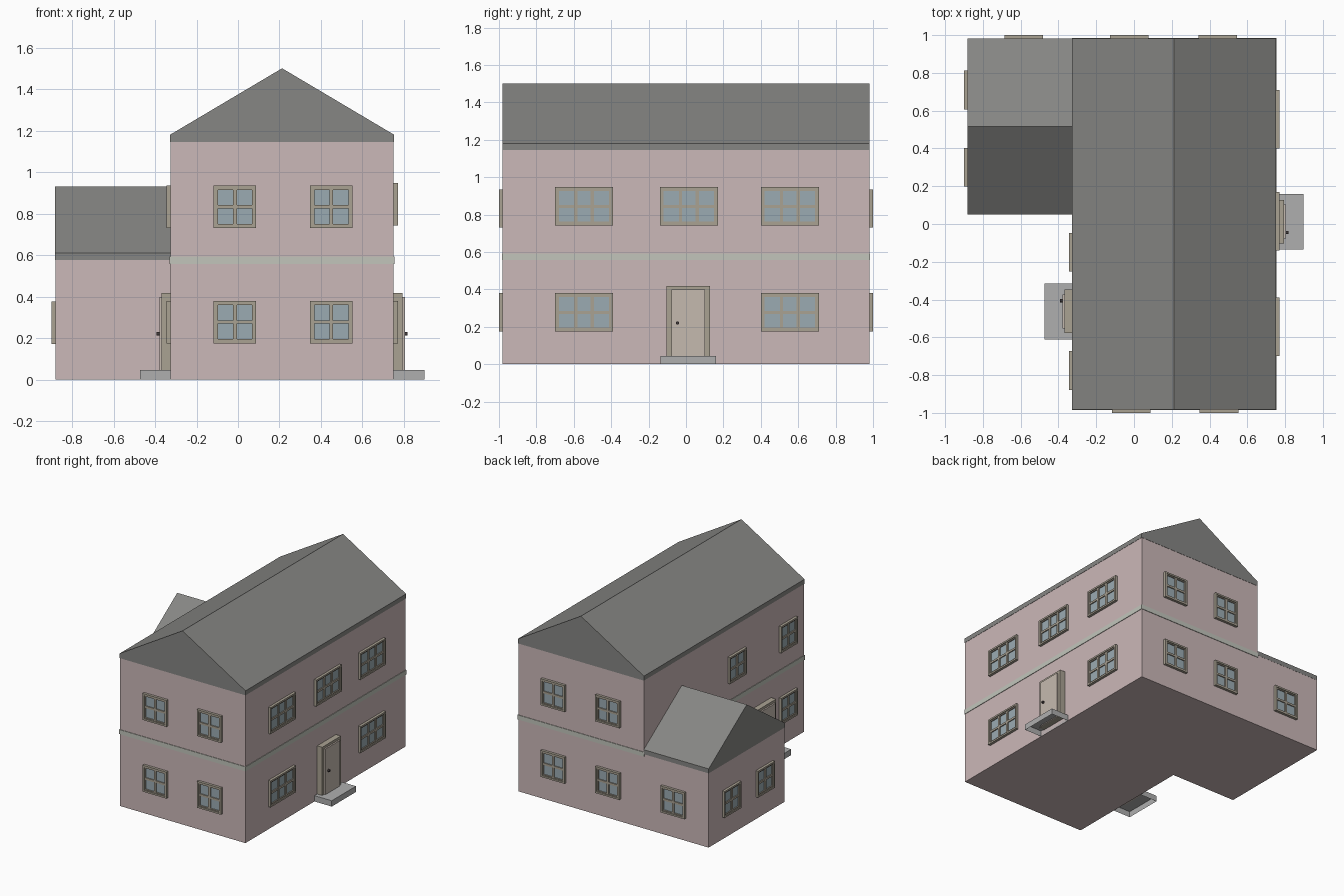
import bpy, bmesh
from math import pi
from mathutils import Matrix, Vector

if "Cube" in bpy.data.objects:
    bpy.data.objects.remove(bpy.data.objects["Cube"])


def mat(name, r, g, b):
    m = bpy.data.materials.new(name)
    m.diffuse_color = (r, g, b, 1)
    m.use_nodes = True
    m.node_tree.nodes["Principled BSDF"].inputs["Base Color"].default_value = m.diffuse_color
    return m


WALL = mat("wall_pink", 0.60, 0.48, 0.48)
ROOF = mat("roof_grey", 0.24, 0.24, 0.23)
TRIM = mat("trim_tan", 0.40, 0.36, 0.29)
LEAF = mat("door_cream", 0.56, 0.49, 0.43)
GLASS = mat("glass_blue", 0.33, 0.41, 0.45)
BELT = mat("belt_pale", 0.54, 0.56, 0.50)
STEP = mat("step_grey", 0.43, 0.43, 0.43)
DARK = mat("knob_dark", 0.05, 0.04, 0.04)

# Main block and side wing limits
X0, X1, Y0, Y1 = -0.325, 0.75, -0.98, 0.98
WX, WY = -0.88, 0.05
EAVE, WING_EAVE = 1.145, 0.575


def mesh_from(bm, name, *mats):
    bmesh.ops.recalc_face_normals(bm, faces=bm.faces)
    me = bpy.data.meshes.new(name)
    bm.to_mesh(me)
    bm.free()
    for m in mats:
        me.materials.append(m)
    return me


def place(name, me, loc=(0, 0, 0), rot=0):
    ob = bpy.data.objects.new(name, me)
    ob.location = loc
    ob.rotation_euler.z = rot
    bpy.context.collection.objects.link(ob)
    return ob


def box(bm, x0, x1, y0, y1, z0, z1, mi=0, skip=None):
    """Box between limits; skip is a test on face normals to leave faces out."""
    m = Matrix.Translation(((x0 + x1) / 2, (y0 + y1) / 2, (z0 + z1) / 2)) @ \
        Matrix.Diagonal((x1 - x0, y1 - y0, z1 - z0, 1))
    vs = bmesh.ops.create_cube(bm, size=1, matrix=m)["verts"]
    faces = list({f for v in vs for f in v.link_faces})
    for f in faces:
        f.material_index = mi
        f.normal_update()
    if skip:
        bmesh.ops.delete(bm, geom=[f for f in faces if skip(f.normal)], context="FACES_ONLY")


# Walls: L-shaped ground floor, then the main part raised to the upper floor
bm = bmesh.new()
V = lambda x, y: bm.verts.new((x, y, 0))
a, b, c, d, e = V(X0, Y0), V(X1, Y0), V(X1, Y1), V(X0, Y1), V(X0, WY)
main = bm.faces.new((a, b, c, d, e))
wing = bm.faces.new((e, d, V(WX, Y1), V(WX, WY)))


def raise_faces(faces, h):
    geom = bmesh.ops.extrude_face_region(bm, geom=faces)["geom"]
    bmesh.ops.translate(bm, vec=(0, 0, h),
                        verts=[g for g in geom if isinstance(g, bmesh.types.BMVert)])
    return [g for g in geom if isinstance(g, bmesh.types.BMFace)]


base = [(f.calc_center_median(), len(f.verts)) for f in (main, wing)]
tops = raise_faces([main, wing], WING_EAVE)
if min(f.calc_center_median().z for f in bm.faces) > 0.001:
    # close the underside
    for pts in (((X0, Y0), (X1, Y0), (X1, Y1), (X0, Y1), (X0, WY)),
                ((X0, WY), (X0, Y1), (WX, Y1), (WX, WY))):
        bm.faces.new([V(*p) for p in pts])
    bmesh.ops.remove_doubles(bm, verts=bm.verts, dist=1e-5)
top_main = max(tops, key=lambda f: f.calc_center_median().x)
raise_faces([top_main], EAVE - WING_EAVE)
bmesh.ops.delete(bm, geom=[f for f in bm.faces if len(f.verts) == 5
                           and abs(f.calc_center_median().z - WING_EAVE) < 1e-4],
                 context="FACES_ONLY")
place("walls", mesh_from(bm, "walls", WALL))


# Gable roofs: a five-point profile extruded along the ridge
def gable(name, lo, hi, z, lip, ridge, start, end, along_y):
    bm = bmesh.new()
    prof = [(lo, z), (hi, z), (hi, z + lip), ((lo + hi) / 2, ridge), (lo, z + lip)]
    P = (lambda u, w, t: (u, t, w)) if along_y else (lambda u, w, t: (t, u, w))
    f = bm.faces.new([bm.verts.new(P(u, w, start)) for u, w in prof])
    g = bm.faces.new([bm.verts.new(P(u, w, end)) for u, w in prof])
    for i in range(5):
        j = (i + 1) % 5
        bm.faces.new((f.verts[i], f.verts[j], g.verts[j], g.verts[i]))
    place(name, mesh_from(bm, name, ROOF))


gable("main_roof", X0 - 0.002, X1 + 0.002, EAVE, 0.035, 1.50, Y0 - 0.002, Y1 + 0.002, True)
gable("wing_roof", WY - 0.001, Y1 + 0.001, WING_EAVE, 0.035, 0.93, WX - 0.001, X0, False)

# Belt course around the main block
bm = bmesh.new()
box(bm, X0 - 0.004, X1 + 0.004, Y0 - 0.004, Y1 + 0.004, 0.557, 0.592,
    skip=lambda n: abs(n.z) > 0.5)
belt = place("belt_course", mesh_from(bm, "belt_course", BELT))
s = belt.modifiers.new("thickness", "SOLIDIFY")
s.thickness, s.offset = 0.006, -1


# Windows: casing, sash bars and recessed glass, facing -y
def window_mesh(name, w, h, cols, rows):
    bm = bmesh.new()

    def ring(w, h, t, depth):
        for sx in (-1, 1):
            x = sx * (w - t) / 2
            box(bm, x - t / 2, x + t / 2, -depth, 0, -h / 2, h / 2)
            z = sx * (h - t) / 2
            box(bm, t - w / 2, w / 2 - t, -depth, 0, z - t / 2, z + t / 2)

    ring(w, h, 0.013, 0.020)
    iw, ih = w - 0.026, h - 0.026
    ring(iw, ih, 0.008, 0.014)
    iw, ih = iw - 0.016, ih - 0.016
    for i in range(1, cols):
        x = -iw / 2 + iw * i / cols
        box(bm, x - 0.009, x + 0.009, -0.014, 0, -ih / 2, ih / 2)
    for i in range(1, rows):
        z = -ih / 2 + ih * i / rows
        box(bm, -iw / 2, iw / 2, -0.0138, 0, z - 0.008, z + 0.008)
    box(bm, -iw / 2, iw / 2, -0.006, 0, -ih / 2, ih / 2, 1)
    return mesh_from(bm, name, TRIM, GLASS)


small = window_mesh("small_window", 0.205, 0.205, 2, 2)
wide = window_mesh("wide_window", 0.31, 0.205, 3, 2)

for level, z in (("lower", 0.277), ("upper", 0.832)):
    for x in (-0.015, 0.45):
        place(f"front_{level}_window", small, (x, Y0, z))
    for x in (-0.025, 0.443):
        place(f"back_{level}_window", small, (x, Y1, z), pi)
    for y in (-0.775, -0.15):
        place(f"left_{level}_window", small, (X0, y, z), -pi / 2)
    for y in (-0.545, 0.015, 0.555):
        if level == "upper" or y != 0.015:
            zz = 0.844 if level == "upper" else z
            place(f"right_{level}_window", wide, (X1, y, zz), pi / 2)
place("wing_back_window", small, (-0.583, Y1, 0.277), pi)
for y in (0.30, 0.71):
    place("wing_left_window", small, (WX, y, 0.273), -pi / 2)

# Door: frame, leaf and knob, facing -y
bm = bmesh.new()
box(bm, -0.115, 0.115, -0.043, 0, 0.04, 0.418)
box(bm, -0.09, 0.09, -0.054, -0.043, 0.04, 0.398, 1)
n = len(bm.faces)
bmesh.ops.create_cone(bm, cap_ends=True, segments=12, radius1=0.009, radius2=0.009, depth=0.014,
                      matrix=Matrix.Translation((-0.057, -0.061, 0.22)) @ Matrix.Rotation(pi / 2, 4, "X"))
for f in list(bm.faces)[n:]:
    f.material_index = 2
door = mesh_from(bm, "door", TRIM, LEAF, DARK)

# Doorstep: open underneath
bm = bmesh.new()
box(bm, -0.148, 0.148, -0.148, 0, 0, 0.045, skip=lambda n: n.z < -0.5)
step = mesh_from(bm, "doorstep", STEP)

for side, x, y, rot in (("right", X1, 0.012, pi / 2), ("left", X0, -0.463, -pi / 2)):
    place(f"{side}_door", door, (x, y, 0), rot)
    place(f"{side}_doorstep", step, (x, y, 0), rot)
